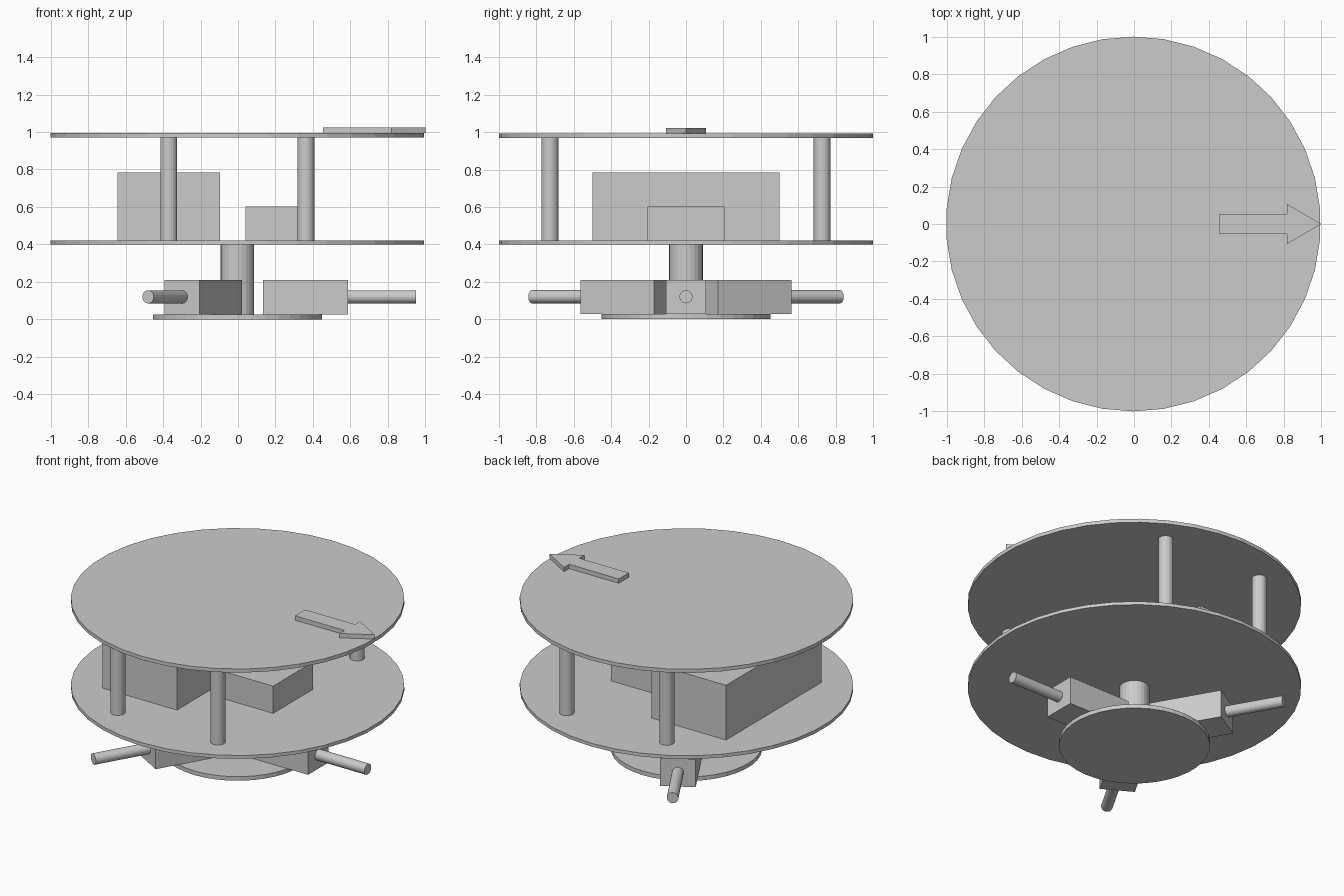
import bpy, bmesh, math
from mathutils import Matrix

cube = bpy.data.objects.get("Cube")
if cube:
    bpy.data.objects.remove(cube, do_unlink=True)

CX = -0.0034  # axis of the round plates
Z = Matrix.Translation((CX, 0, 0))

grey = bpy.data.materials.new("light_grey")
grey.use_nodes = True
colour = (0.6, 0.6, 0.6, 1)
grey.diffuse_color = colour
grey.node_tree.nodes["Principled BSDF"].inputs["Base Color"].default_value = colour


def finish(name, bm):
    bmesh.ops.recalc_face_normals(bm, faces=bm.faces)
    mesh = bpy.data.meshes.new(name)
    bm.to_mesh(mesh)
    bm.free()
    mesh.materials.append(grey)
    obj = bpy.data.objects.new(name, mesh)
    bpy.context.collection.objects.link(obj)
    return obj


def cylinder(name, radius, length, sides, matrix):
    bm = bmesh.new()
    bmesh.ops.create_cone(bm, cap_ends=True, segments=sides, radius1=radius,
                          radius2=radius, depth=length, matrix=matrix)
    return finish(name, bm)


def upright(name, x, y, z0, z1, radius, sides):
    place = Matrix.Translation((CX + x, y, (z0 + z1) / 2))
    return cylinder(name, radius, z1 - z0, sides, place)


def box(name, x0, x1, half_y, z0, z1, turn=Matrix()):
    bm = bmesh.new()
    place = Matrix.Translation(((x0 + x1) / 2, 0, (z0 + z1) / 2))
    size = Matrix.Diagonal((x1 - x0, 2 * half_y, z1 - z0, 1))
    bmesh.ops.create_cube(bm, size=1, matrix=turn @ place @ size)
    return finish(name, bm)


# Round plates and central column
upright("base_disc", 0, 0, 0, 0.027, 0.453, 38)
upright("lower_plate", 0, 0, 0.4, 0.422, 1, 38)
upright("upper_plate", 0, 0, 0.97, 0.994, 1, 38)
upright("central_column", 0, 0, 0.027, 0.4, 0.09, 24)

# Four posts between the plates
for side, sx in (("right", -1), ("left", 1)):
    for end, sy in (("front", -1), ("back", 1)):
        upright(f"post_{end}_{side}", sx * 0.366, sy * 0.728, 0.422, 0.97, 0.045, 24)

# Equipment boxes on the lower plate
box("large_box", -0.643, -0.097, 0.5, 0.422, 0.784)
box("small_box", 0.04, 0.402, 0.207, 0.422, 0.602)

# Three motors with axles, spread evenly around the column
for i in range(3):
    turn = Z @ Matrix.Rotation(math.radians(120 * i), 4, "Z")
    box(f"motor_{i + 1}", 0.136, 0.591, 0.107, 0.027, 0.21, turn)
    lay = Matrix.Translation((0.772, 0, 0.12)) @ Matrix.Rotation(math.pi / 2, 4, "Y")
    cylinder(f"axle_{i + 1}", 0.035, 0.362, 24, turn @ lay)

# Direction arrow on the upper plate
half = [(0.455, 0.053), (0.818, 0.053), (0.818, 0.106)]
outline = half + [(1, 0)] + [(x, -y) for x, y in reversed(half)]
bm = bmesh.new()
face = bm.faces.new([bm.verts.new((x, y, 0.994)) for x, y in outline])
top = bmesh.ops.extrude_face_region(bm, geom=[face])["geom"]
bmesh.ops.translate(bm, vec=(0, 0, 0.029),
                    verts=[v for v in top if isinstance(v, bmesh.types.BMVert)])
finish("direction_arrow", bm)
